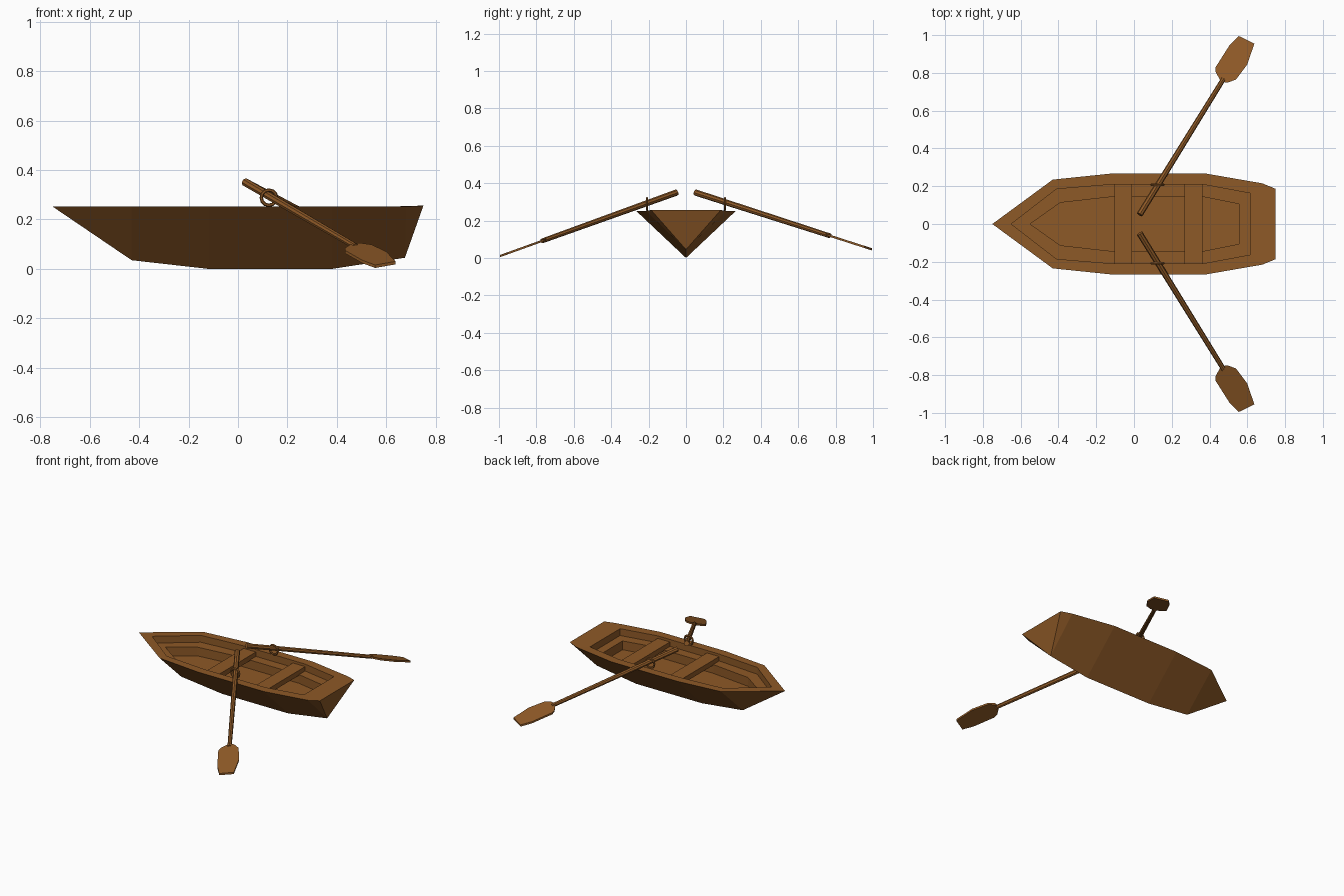
import bpy, bmesh, math
from mathutils import Vector

if "Cube" in bpy.data.objects:
    bpy.data.objects.remove(bpy.data.objects["Cube"])

wood = bpy.data.materials.new("wood")
wood.diffuse_color = (0.27, 0.10, 0.02, 1)
wood.use_nodes = True
wood.node_tree.nodes["Principled BSDF"].inputs["Base Color"].default_value = wood.diffuse_color


def finish(name, bm):
    bmesh.ops.recalc_face_normals(bm, faces=bm.faces[:])
    me = bpy.data.meshes.new(name)
    bm.to_mesh(me)
    bm.free()
    ob = bpy.data.objects.new(name, me)
    bpy.context.collection.objects.link(ob)
    me.materials.append(wood)
    return ob


# Hull: V-shaped shell with a wide rim, a ledge and a sunken floor
RIM = [(-.75, 0), (-.43, .235), (-.12, .267), (.38, .267), (.68, .215), (.75, .186)]
KEEL = [(-.43, .035), (-.12, 0), (.38, 0), (.675, .045)]
INNER = [(-.65, 0), (-.41, .185), (-.105, .21), (.36, .21), (.613, .163)]
FLOOR = [(-.55, 0), (-.39, .113), (-.105, .145), (.36, .145), (.555, .106)]
RIM_Z, LEDGE_Z, FLOOR_Z = .252, .205, .145

bm = bmesh.new()


def loop(stations, z):
    """Closed outline: bow, +y side to the stern, back along the -y side."""
    pts = stations + [(x, -y) for x, y in stations[:0:-1]]
    return [bm.verts.new((x, y, z)) for x, y in pts]


def bridge(a, b):
    n = len(a)
    for i in range(n):
        j = (i + 1) % n
        bm.faces.new((a[i], a[j], b[j], b[i]))


rim = loop(RIM, RIM_Z)
rim[5].co.z = rim[6].co.z = .256
keel = [bm.verts.new((x, 0, z)) for x, z in KEEL]
for side in (rim[:6], [rim[0]] + rim[:5:-1]):
    bm.faces.new((side[0], side[1], keel[0]))
    for i in range(3):
        bm.faces.new((side[i + 1], side[i + 2], keel[i + 1], keel[i]))
    bm.faces.new((side[4], side[5], keel[3]))
bm.faces.new((rim[5], rim[6], keel[3]))

inner = loop(INNER, RIM_Z)
for i in range(4):
    bm.faces.new((rim[i], rim[i + 1], inner[i + 1], inner[i]))
    bm.faces.new((rim[-i], rim[-i - 1], inner[-i - 1], inner[-i]))
bm.faces.new((rim[4], rim[5], rim[6], rim[7], inner[5], inner[4]))
ledge_out = loop(INNER, LEDGE_Z)
ledge_in = loop(FLOOR, LEDGE_Z)
floor = loop(FLOOR, FLOOR_Z)
bridge(inner, ledge_out)
bridge(ledge_out, ledge_in)
bridge(ledge_in, floor)
bm.faces.new(floor)
finish("hull", bm)

# Seats: planks resting on the ledge
for name, x in (("front_seat", -.058), ("rear_seat", .315)):
    bm = bmesh.new()
    bmesh.ops.create_cube(bm, size=1)
    bmesh.ops.scale(bm, vec=(.093, .42, .035), verts=bm.verts)
    bmesh.ops.translate(bm, vec=(x, 0, .2175), verts=bm.verts)
    finish(name, bm)

# Oars: tapered shaft, flat blade and a ring oarlock on each side
BLADE = [(.46, .755), (.495, .748), (.54, .765), (.60, .845), (.637, .955),
         (.555, .995), (.505, .945), (.432, .83), (.432, .805)]

for label, s, slope in (("near", -1, .36), ("far", 1, .322)):
    def height(y):
        return .35 - slope * (y - .05)

    a = Vector((.03, s * .05, height(.05)))
    b = Vector((.475, s * .77, height(.77)))
    bm = bmesh.new()
    bmesh.ops.create_cone(bm, cap_ends=True, segments=8, radius1=.017,
                          radius2=.013, depth=(b - a).length)
    rot = (b - a).to_track_quat('Z', 'Y').to_matrix()
    bmesh.ops.rotate(bm, matrix=rot, verts=bm.verts)
    bmesh.ops.translate(bm, vec=(a + b) / 2, verts=bm.verts)
    finish(label + "_oar_shaft", bm)

    bm = bmesh.new()
    low, high = [[bm.verts.new((x, s * y, height(y) + dz)) for x, y in BLADE]
                 for dz in (-.006, .006)]
    bm.faces.new(low)
    bm.faces.new(high)
    bridge(low, high)
    finish(label + "_oar_blade", bm)

    bpy.ops.mesh.primitive_torus_add(
        location=(.125, s * .208, .288), rotation=(math.pi / 2, 0, 0),
        major_radius=.031, minor_radius=.007, major_segments=12, minor_segments=6)
    ring = bpy.context.object
    ring.name = label + "_oarlock"
    ring.data.materials.append(wood)
    for p in ring.data.polygons:
        p.use_smooth = False
